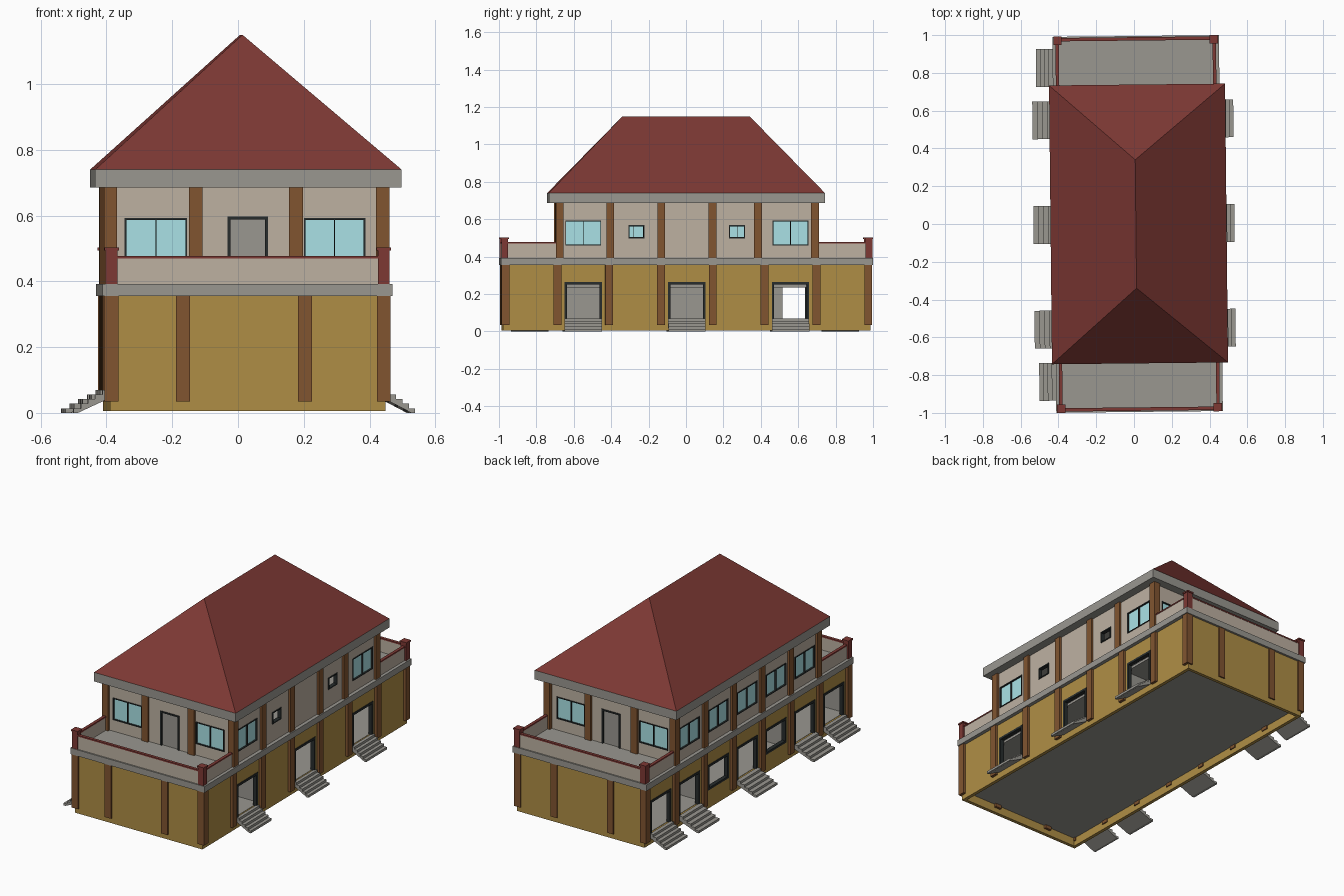
import bpy, bmesh
from mathutils import Matrix

if "Cube" in bpy.data.objects:
    bpy.data.objects.remove(bpy.data.objects["Cube"])

CX = 0.019                                   # building axis
TURN = Matrix.Rotation(0.0105, 4, 'Z')       # the house is turned very slightly
BAY = 0.277
COLORS = {
    "gold": (0.43, 0.27, 0.06), "tan": (0.51, 0.44, 0.36), "grey": (0.32, 0.31, 0.28),
    "brown": (0.22, 0.09, 0.03), "maroon": (0.205, 0.04, 0.034),
    "glass": (0.40, 0.76, 0.79), "dark": (0.02, 0.025, 0.025),
}
mats = {}
for n, c in COLORS.items():
    mats[n] = bpy.data.materials.new(n)
    mats[n].diffuse_color = (*c, 1)
parts = {}


def part(name, mat):
    return parts.setdefault(name, (bmesh.new(), mat))[0]


def box(name, mat, x0, x1, y0, y1, z0, z1):
    bm = part(name, mat)
    m = Matrix.Translation(((x0 + x1) / 2, (y0 + y1) / 2, (z0 + z1) / 2))
    m = m @ Matrix.Diagonal((abs(x1 - x0), abs(y1 - y0), z1 - z0, 1))
    bmesh.ops.create_cube(bm, size=1, matrix=m)


def side_box(side, X, Y, name, mat, u0, u1, d0, d1, z0, z1):
    """Box on one side of the house: u along the wall, d outward from it."""
    if side in "LR":
        s = 1 if side == "R" else -1
        box(name, mat, CX + s * (X + d0), CX + s * (X + d1), u0, u1, z0, z1)
    else:
        s = 1 if side == "B" else -1
        box(name, mat, CX + u0, CX + u1, s * (Y + d0), s * (Y + d1), z0, z1)


def wall(side, X, Y, name, mat, z0, z1, holes):
    """Wall made of piers, sills and lintels around (u0, u1, z0, z1) holes."""
    T = 0.02
    end = Y if side in "LR" else X - T
    u = -end
    for a, b, c, d in sorted(holes):
        side_box(side, X, Y, name, mat, u, a, -T, 0, z0, z1)
        if c > z0:
            side_box(side, X, Y, name, mat, a, b, -T, 0, z0, c)
        side_box(side, X, Y, name, mat, a, b, -T, 0, d, z1)
        u = b
    side_box(side, X, Y, name, mat, u, end, -T, 0, z0, z1)


def frame(side, X, Y, name, hole, fill=None, panes=1, sill=True, w=0.009):
    a, b, c, d = hole

    def bar(*r):
        side_box(side, X, Y, name, "dark", r[0], r[1], -0.02, 0.004, r[2], r[3])
    bar(a, a + w, c, d)
    bar(b - w, b, c, d)
    bar(a + w, b - w, d - w, d)
    if sill:
        bar(a + w, b - w, c, c + w)
    if panes == 2:
        m = (a + b) / 2
        bar(m - 0.0015, m + 0.0015, c, d)
    if fill:
        nm = "window_glass" if fill == "glass" else "balcony_doors"
        side_box(side, X, Y, nm, fill, a, b, -0.012, -0.006, c, d)


# ground floor walls, with open doorways and window openings
GX, GY = 0.419, 0.982
right_doors = [-2, 0, 2]
left_doors = [-3, -2, 0, 2, 3]


def bay_hole(k, z0, z1, w=0.1):
    return (k * BAY - w, k * BAY + w, z0, z1)


doors = {"R": [bay_hole(k, 0.065, 0.265) for k in right_doors],
         "L": [bay_hole(k, 0.065, 0.265) for k in left_doors], "F": [], "B": []}
low_windows = {"L": [bay_hole(k, 0.115, 0.265) for k in (-1, 1)]}
for s in "LRFB":
    lw = low_windows.get(s, [])
    wall(s, GX, GY, "ground_walls", "gold", 0.005, 0.356, doors[s] + lw)
    for h in doors[s]:
        frame(s, GX, GY, "door_frames", h, sill=False, w=0.013)
    for h in lw:
        frame(s, GX, GY, "ground_window_frames", h, w=0.013)

# raised floor (hollow underneath), ceiling, inner end walls and partitions
box("ground_floor", "grey", CX - 0.405, CX + 0.405, -0.965, 0.965, 0.055, 0.067)
box("ground_ceiling", "grey", CX - 0.399, CX + 0.399, -0.962, 0.962, 0.235, 0.25)
box("partitions", "grey", 0.0, 0.02, -0.965, 0.515, 0.06, 0.355)
for y in (-0.958, -0.415, 0.415, 0.958):
    box("partitions", "grey", CX - 0.399, CX + 0.399, y - 0.006, y + 0.006, 0.06, 0.355)

# ground columns
for k in range(8):
    y = (k - 3.5) * BAY
    for s in (-1, 1):
        x = CX + s * 0.414
        box("ground_columns", "brown", x - 0.021, x + 0.021, y - 0.021, y + 0.021, 0.035, 0.356)
for x in (-0.197, 0.174):
    for y in (-0.969, 0.969):
        box("ground_columns", "brown", CX + x - 0.021, CX + x + 0.021, y - 0.021, y + 0.021, 0.035, 0.356)

# middle slab and balcony deck
box("middle_slab", "grey", CX - 0.441, CX + 0.441, -0.995, 0.995, 0.355, 0.392)


# entrance stairs: stepped profile with sloping underside
def stairs(s, start, end, y, n=5):
    bm = part("entrance_stairs", "grey")
    run, rise = (end - start) / n, 0.07 / n
    pts = []
    for i in range(n):
        z = 0.07 - i * rise
        pts += [(start + i * run, z), (start + (i + 1) * run, z)]
    pts += [(end, 0.0), (end - run * 0.6, 0.0), (start, 0.045)]
    f = bm.faces.new([bm.verts.new((s * x, y - 0.1, z)) for x, z in pts])
    ext = bmesh.ops.extrude_face_region(bm, geom=[f])["geom"]
    bmesh.ops.translate(bm, vec=(0, 0.2, 0),
                        verts=[v for v in ext if isinstance(v, bmesh.types.BMVert)])


for k in right_doors:
    stairs(1, 0.435, 0.532, k * BAY)
for k in left_doors:
    stairs(-1, 0.4, 0.51 if abs(k) == 3 else 0.532, k * BAY)

# upper floor walls, windows and balcony doors
UX, UY = 0.42, 0.686
end_windows = [(-0.371, -0.181, 0.46, 0.592), (0.174, 0.361, 0.46, 0.592)]
end_door = (-0.058, 0.065, 0.392, 0.597)
big = {"F": end_windows, "B": end_windows,
       "R": [bay_hole(k, 0.46, 0.592, 0.096) for k in (-2, 2)],
       "L": [bay_hole(k, 0.46, 0.592, 0.096) for k in range(-2, 3)]}
small = {"R": [(y - 0.043, y + 0.043, 0.498, 0.568) for y in (-0.27, 0.268)]}
for s in "LRFB":
    entry = [end_door] if s in "FB" else []
    wall(s, UX, UY, "upper_walls", "tan", 0.39, 0.69, big[s] + small.get(s, []) + entry)
    for h in big[s]:
        frame(s, UX, UY, "window_frames", h, "glass", panes=2, w=0.005)
    for h in small.get(s, []):               # small openings have no glass
        frame(s, UX, UY, "window_frames", h, w=0.006)
    for h in entry:
        frame(s, UX, UY, "balcony_door_frames", h, "grey", sill=False)

# upper columns
for s in (-1, 1):
    for y in (-0.68, -0.41, -0.137, 0.137, 0.38 if s > 0 else 0.41, 0.685):
        x = CX + s * 0.414
        box("upper_columns", "brown", x - 0.02, x + 0.02, y - 0.021, y + 0.021, 0.39, 0.69)
for x in (-0.155, 0.15):
    for y in (-0.678, 0.678):
        box("upper_columns", "brown", CX + x - 0.021, CX + x + 0.021, y - 0.021, y + 0.021, 0.39, 0.69)

# balcony parapets with rails and corner posts, at both ends
for e in (-1, 1):
    for nm, mat, h, z0, z1 in (("parapets", "tan", 0.007, 0.39, 0.47),
                               ("parapet_rails", "maroon", 0.009, 0.469, 0.477)):
        box(nm, mat, CX - 0.41, CX + 0.41, e * 0.98 - h, e * 0.98 + h, z0, z1)
        for s in (-1, 1):
            x = CX + s * 0.416
            box(nm, mat, x - h, x + h, e * 0.68, e * 0.98, z0, z1)
    for s in (-1, 1):
        x, y = CX + s * 0.414, e * 0.974
        box("corner_posts", "maroon", x - 0.018, x + 0.018, y - 0.018, y + 0.018, 0.39, 0.496)
        box("corner_posts", "maroon", x - 0.022, x + 0.022, y - 0.022, y + 0.022, 0.494, 0.503)

# eaves band and hipped roof
RX, RW, RY = 0.024, 0.466, 0.738
box("eaves_band", "grey", RX - RW, RX + RW, -RY, RY, 0.686, 0.74)
bm = part("hipped_roof", "maroon")
for sy in (-1, 1):
    for sx in (-1, 1):
        bm.verts.new((RX + sx * RW, sy * RY, 0.74))
    bm.verts.new((0.01, sy * 0.34, 1.15))
bmesh.ops.convex_hull(bm, input=bm.verts[:])

# turn every part into an object
for name, (bm, mat) in parts.items():
    bmesh.ops.recalc_face_normals(bm, faces=bm.faces[:])
    bm.transform(TURN)
    me = bpy.data.meshes.new(name)
    bm.to_mesh(me)
    bm.free()
    me.materials.append(mats[mat])
    bpy.context.collection.objects.link(bpy.data.objects.new(name, me))

for m in bpy.data.materials:
    if m.users and not m.is_grease_pencil:
        m.use_nodes = True
        m.node_tree.nodes["Principled BSDF"].inputs["Base Color"].default_value = m.diffuse_color
